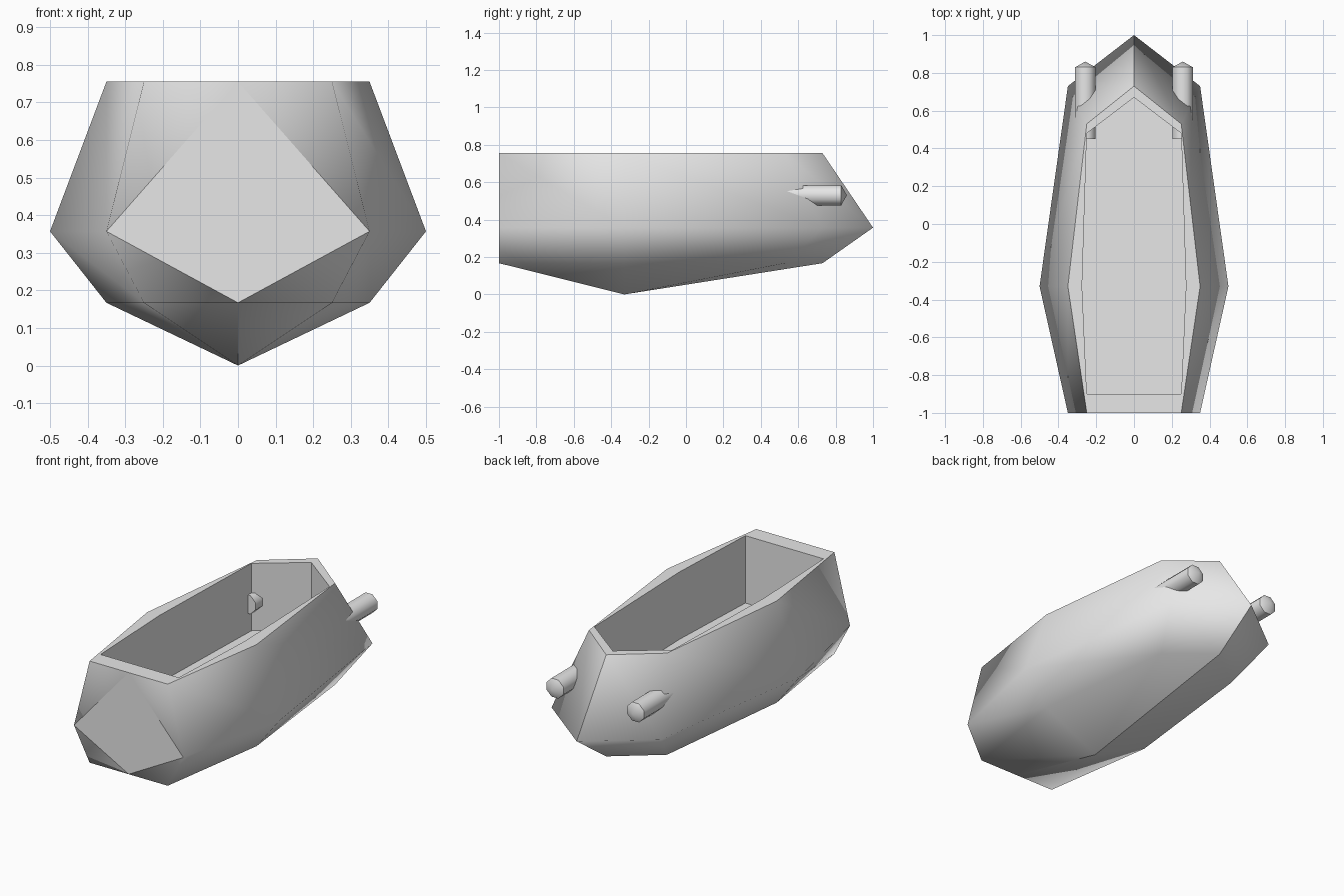
import bpy, bmesh
from math import radians
from mathutils import Matrix

cube = bpy.data.objects.get("Cube")
if cube:
    bpy.data.objects.remove(cube, do_unlink=True)

grey = bpy.data.materials.new("plain_grey")
grey.use_nodes = True
COLOUR = (0.8, 0.8, 0.8, 1)
grey.diffuse_color = COLOUR
grey.node_tree.nodes["Principled BSDF"].inputs["Base Color"].default_value = COLOUR


def add_object(name, bm):
    mesh = bpy.data.meshes.new(name)
    bm.to_mesh(mesh)
    bm.free()
    mesh.materials.append(grey)
    obj = bpy.data.objects.new(name, mesh)
    bpy.context.collection.objects.link(obj)
    return obj


def ring(bm, half, z):
    """Closed outline from its +x half, listed from bow to stern."""
    outline = half + [(-x, y) for x, y in half[-2:0:-1]]
    return [bm.verts.new((x, y, z)) for x, y in outline]


# Half outlines, bow to stern
DECK = [(0, 0.73), (0.25, 0.53), (0.35, -0.33), (0.25, -1), (0, -1)]
CHINE = [(0, 1), (0.35, 0.73), (0.5, -0.33), (0.35, -1), (0, -1)]
INSIDE = [(0, 0.67), (0.25, 0.48), (0.275, -0.33), (0.25, -0.9), (0, -0.9)]
N, STERN = 8, 4

bm = bmesh.new()
bottom = ring(bm, DECK, 0.167)
chine = ring(bm, CHINE, 0.357)
top = ring(bm, DECK, 0.755)
rim = ring(bm, INSIDE, 0.755)
floor = ring(bm, INSIDE, 0.365)
keel = bm.verts.new((0, -0.33, 0))
crisp = []

for i in range(N):
    j = (i + 1) % N
    # Hull sides and keel fan
    if STERN not in (i, j):
        bm.faces.new((bottom[i], bottom[j], chine[j], chine[i]))
        bm.faces.new((chine[i], chine[j], top[j], top[i]))
    bm.faces.new((keel, bottom[j], bottom[i]))
    # Rim and cavity walls
    crisp.append(bm.faces.new((top[i], top[j], rim[j], rim[i])))
    crisp.append(bm.faces.new((rim[i], rim[j], floor[j], floor[i])))
crisp.append(bm.faces.new(floor))

# Flat stern: a diamond with four corner triangles
left, right = STERN - 1, STERN + 1
crisp.append(bm.faces.new((chine[left], top[STERN], chine[right], bottom[STERN])))
for side in (left, right):
    for level in (bottom, top):
        bm.faces.new((level[STERN], level[side], chine[side]))

bm.verts.remove(chine[STERN])
bmesh.ops.recalc_face_normals(bm, faces=bm.faces[:])
for face in bm.faces:
    face.smooth = True
for face in crisp:
    for edge in face.edges:
        edge.smooth = False
for edge in bm.edges:  # bow and keel crease
    if all(abs(v.co.x) < 0.001 for v in edge.verts):
        edge.smooth = False
add_object("hull", bm)

# Round pegs through the bow walls, each with a shallow pointed end
R, BACK, SHOULDER, TIP = 0.058, 0.45, 0.83, 0.86
for name, x in (("left_peg", 0.258), ("right_peg", -0.258)):
    bm = bmesh.new()
    place = Matrix.Translation((x, 0, 0.53)) @ Matrix.Rotation(radians(-90), 4, "X")
    for r1, r2, a, b in ((R, R, BACK, SHOULDER), (R, 0, SHOULDER, TIP)):
        bmesh.ops.create_cone(
            bm, cap_ends=r2 > 0, segments=8, radius1=r1, radius2=r2, depth=b - a,
            matrix=place @ Matrix.Translation((0, 0, (a + b) / 2))
            @ Matrix.Rotation(radians(22.5), 4, "Z"))
    # Drop the hidden cap under the point
    caps = [f for f in bm.faces if len(f.verts) == N and f.calc_center_median().y > 0.8]
    bmesh.ops.delete(bm, geom=caps, context="FACES_ONLY")
    bmesh.ops.remove_doubles(bm, verts=bm.verts[:], dist=0.001)
    bmesh.ops.recalc_face_normals(bm, faces=bm.faces[:])
    for face in bm.faces:
        face.smooth = True
    for edge in bm.edges:
        if edge.calc_face_angle(0) > radians(50):
            edge.smooth = False
    add_object(name, bm)
